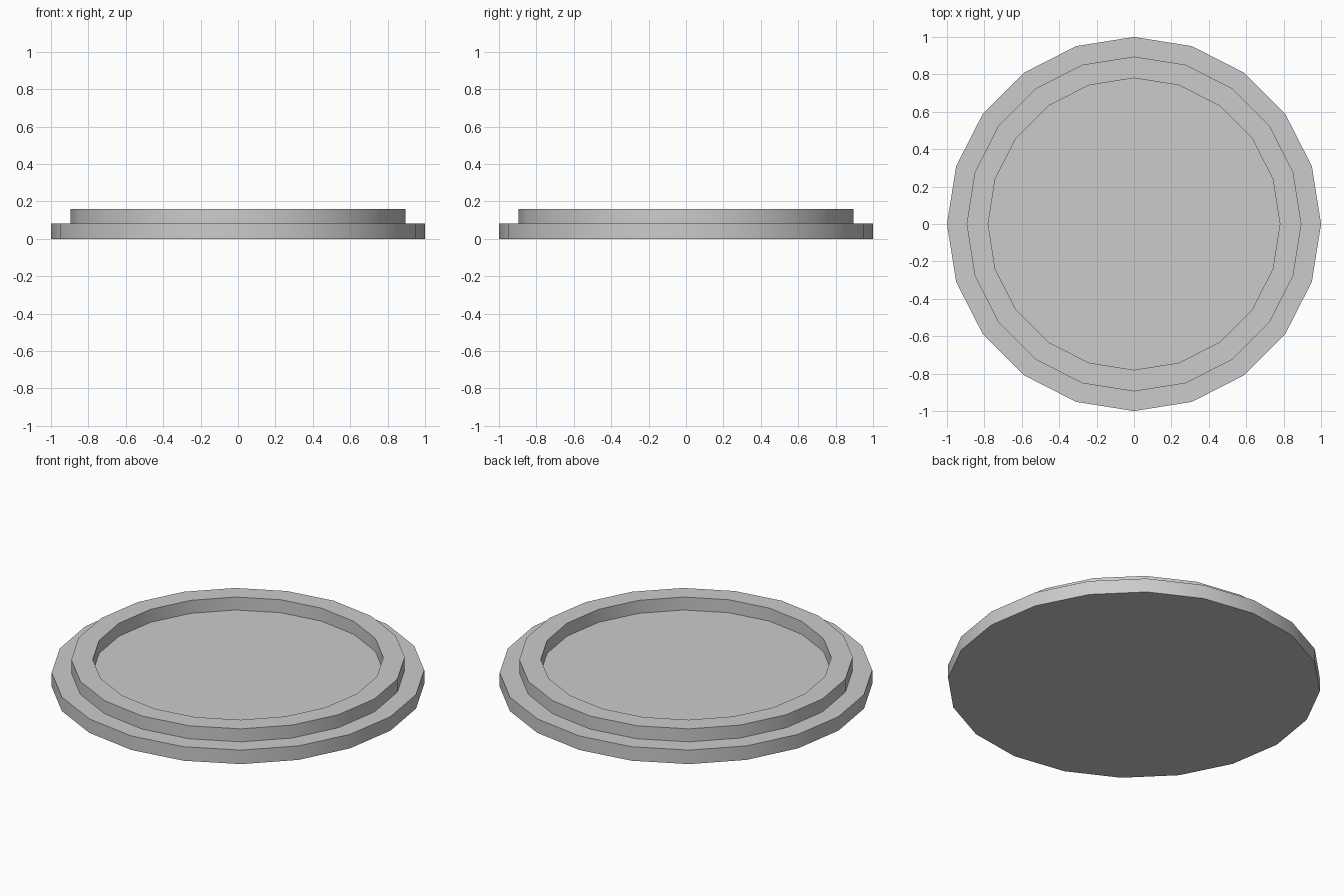
import bpy, bmesh
from math import cos, sin, tau, radians

if "Cube" in bpy.data.objects:
    bpy.data.objects.remove(bpy.data.objects["Cube"])

SIDES = 20
# (radius, height) from the underside, up over the step and rim, to the recessed floor
PROFILE = [(1.0, 0.0), (1.0, 0.083), (0.895, 0.083),
           (0.895, 0.16), (0.78, 0.16), (0.78, 0.083)]

bm = bmesh.new()


def ring(radius, z):
    return [bm.verts.new((radius * cos(tau * i / SIDES), radius * sin(tau * i / SIDES), z))
            for i in range(SIDES)]


# Stepped wall: one band of quads between each pair of rings
rings = [ring(r, z) for r, z in PROFILE]
for low, high in zip(rings, rings[1:]):
    for i in range(SIDES):
        j = (i + 1) % SIDES
        bm.faces.new((low[i], low[j], high[j], high[i]))

# Underside and recessed floor
bm.faces.new(rings[0][::-1])
bm.faces.new(rings[-1])
bmesh.ops.recalc_face_normals(bm, faces=bm.faces)

mesh = bpy.data.meshes.new("round_tray")
bm.to_mesh(mesh)
bm.free()
tray = bpy.data.objects.new("round_tray", mesh)
bpy.context.collection.objects.link(tray)

# Smooth around the walls, sharp at the steps
bpy.context.view_layer.objects.active = tray
tray.select_set(True)
bpy.ops.object.shade_smooth_by_angle(angle=radians(30))
